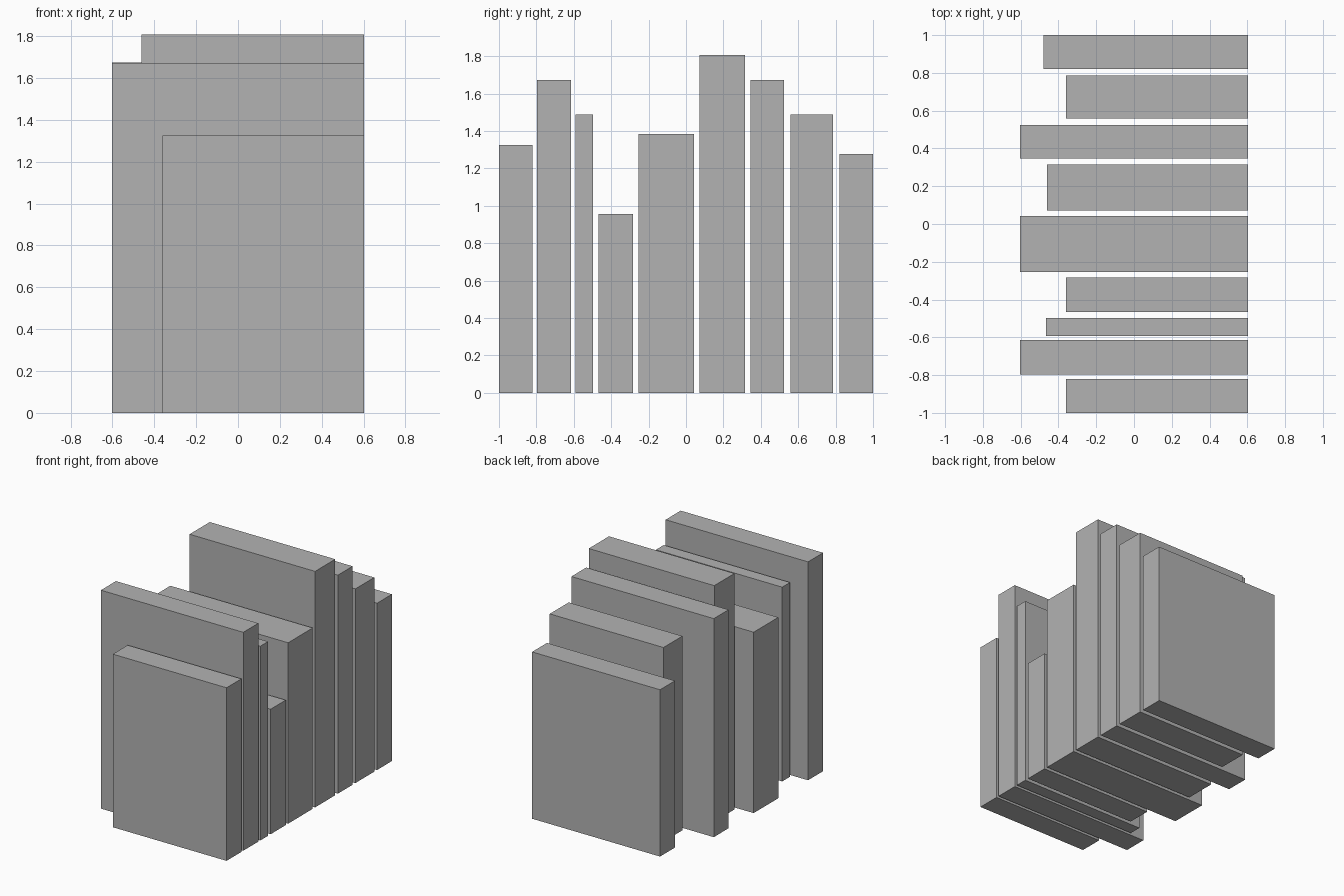
import bpy
import bmesh
from mathutils import Vector

cube = bpy.data.objects.get("Cube")
if cube:
    bpy.data.objects.remove(cube, do_unlink=True)

# One plain grey for every book
grey = bpy.data.materials.new("plain_grey")
grey.use_nodes = True
colour = (0.45, 0.45, 0.45, 1)
grey.diffuse_color = colour
grey.node_tree.nodes["Principled BSDF"].inputs["Base Color"].default_value = colour

SPINE_X = 0.603  # all spines line up on this plane


def add_book(name, y0, y1, back_x, height):
    """Upright solid block standing on the ground with its spine at SPINE_X."""
    low = Vector((back_x, y0, 0))
    high = Vector((SPINE_X, y1, height))
    mesh = bpy.data.meshes.new(name)
    bm = bmesh.new()
    bmesh.ops.create_cube(bm, size=1)
    bmesh.ops.scale(bm, vec=high - low, verts=bm.verts)
    bmesh.ops.translate(bm, vec=(low + high) / 2, verts=bm.verts)
    bm.to_mesh(mesh)
    bm.free()
    mesh.materials.append(grey)
    book = bpy.data.objects.new(name, mesh)
    bpy.context.collection.objects.link(book)


# Row of books, front to back: start y, end y, fore edge x, height
books = [
    (-1.0, -0.82, -0.36, 1.325),
    (-0.797, -0.615, -0.603, 1.672),
    (-0.592, -0.497, -0.467, 1.487),
    (-0.467, -0.283, -0.36, 0.957),
    (-0.255, 0.043, -0.603, 1.385),
    (0.071, 0.315, -0.46, 1.807),
    (0.346, 0.525, -0.603, 1.673),
    (0.558, 0.787, -0.36, 1.487),
    (0.82, 1.0, -0.48, 1.277),
]
for number, size in enumerate(books, 1):
    add_book(f"book_{number}", *size)
